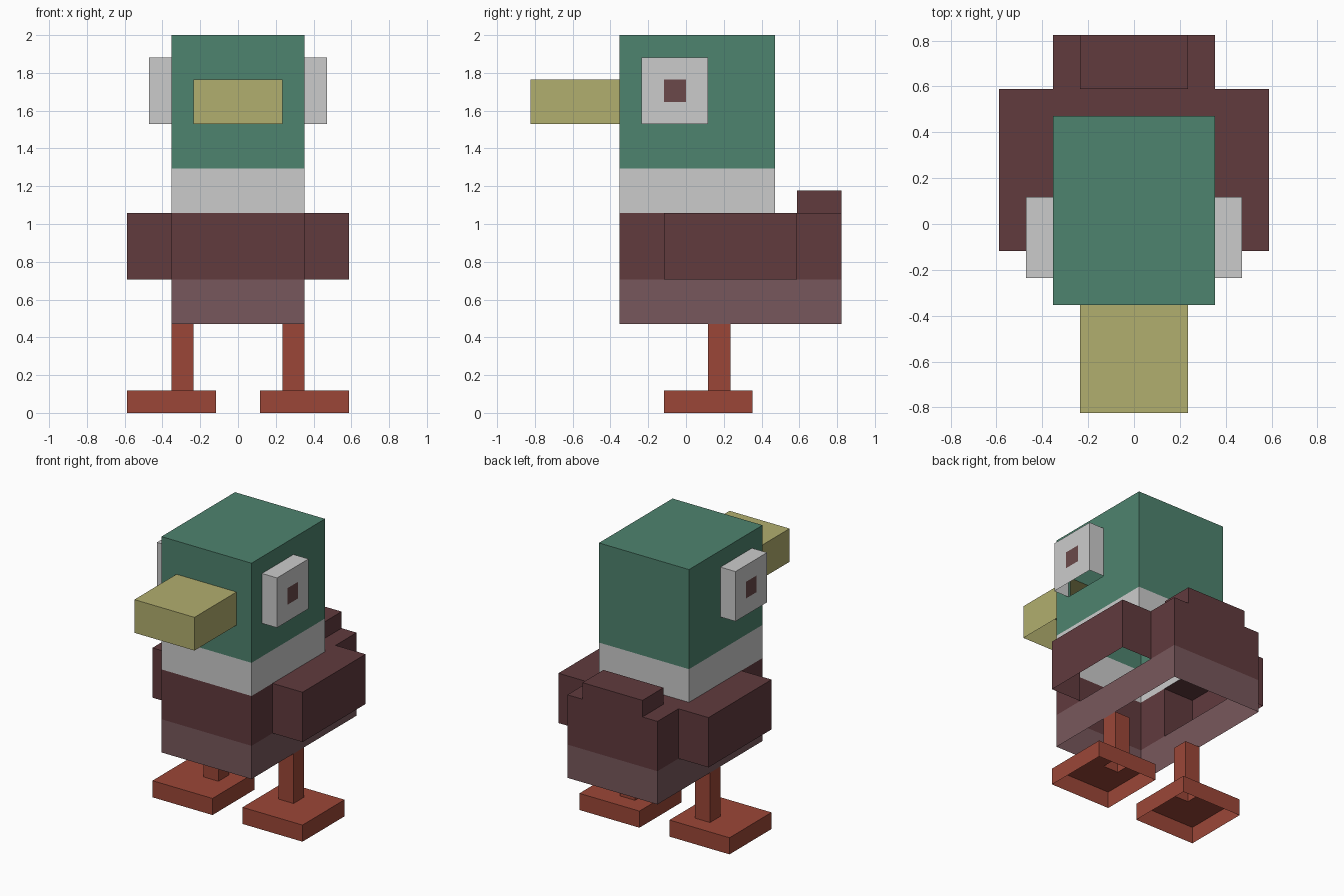
import bpy, bmesh
from mathutils import Vector

if "Cube" in bpy.data.objects:
    bpy.data.objects.remove(bpy.data.objects["Cube"])

U = 2 / 17  # one block


def srgb(r, g, b):
    return tuple((c / 255) ** 2.2 for c in (r, g, b)) + (1,)


COLOURS = {
    "green": srgb(79, 130, 110),
    "dark_brown": srgb(97, 61, 64),
    "light_brown": srgb(119, 88, 92),
    "yellow": srgb(176, 173, 110),
    "orange": srgb(154, 72, 58),
    "pupil_brown": srgb(106, 74, 75),
}
mats = {}
for key, col in COLOURS.items():
    mats[key] = bpy.data.materials.new(key)
    mats[key].diffuse_color = col

# name, colour, mirrored, block extents (x0, x1, y0, y1, z0, z1)
PARTS = [
    ("head", "green", False, (-3, 3, -3, 4, 11, 17)),
    ("neck", None, False, (-3, 3, -3, 4, 9, 11)),
    ("beak", "yellow", False, (-2, 2, -7, -3, 13, 15)),
    ("body", "dark_brown", False, (-3, 3, -3, 7, 6, 9)),
    ("belly", "light_brown", False, (-3, 3, -3, 7, 4, 6)),
    ("tail", "dark_brown", False, (-2, 2, 5, 7, 9, 10)),
    ("wing", "dark_brown", True, (3, 5, -1, 5, 6, 9)),
    ("eye", None, True, (3, 4, -2, 1, 13, 16)),
    ("pupil", "pupil_brown", True, (3, 4, -1, 0, 14, 15)),
    ("leg", "orange", True, (2, 3, 1, 2, 1, 4)),
    ("foot", "orange", True, (1, 5, -1, 3, 0, 1)),
]

# Fill the block grid; later parts (the pupils) replace earlier ones
owner, colour_of = {}, {}
for name, colour, mirrored, (x0, x1, y0, y1, z0, z1) in PARTS:
    sides = [(name, x0, x1)]
    if mirrored:
        sides = [("right_" + name, x0, x1), ("left_" + name, -x1, -x0)]
    for part, a, b in sides:
        colour_of[part] = colour
        for x in range(a, b):
            for y in range(y0, y1):
                for z in range(z0, z1):
                    owner[x, y, z] = part

# Hollow shell: only exposed sides, undersides left open
NORMALS = [(1, 0, 0), (-1, 0, 0), (0, 1, 0), (0, -1, 0), (0, 0, 1)]


def build_part(part):
    bm = bmesh.new()
    for cell in [c for c, p in owner.items() if p == part]:
        for n in map(Vector, NORMALS):
            if tuple(int(v) for v in Vector(cell) + n) in owner:
                continue
            s = Vector((abs(n.y) + abs(n.z), abs(n.x), 0)) if not n.z else Vector((1, 0, 0))
            t = n.cross(s)
            mid = Vector(cell) + Vector((0.5, 0.5, 0.5)) + n / 2
            corners = [mid + (s * i + t * j) / 2
                       for i, j in ((-1, -1), (1, -1), (1, 1), (-1, 1))]
            bm.faces.new([bm.verts.new(c * U) for c in corners])
    bmesh.ops.remove_doubles(bm, verts=bm.verts, dist=1e-4)
    bmesh.ops.dissolve_limit(bm, angle_limit=0.01, verts=bm.verts, edges=bm.edges)
    mesh = bpy.data.meshes.new(part)
    bm.to_mesh(mesh)
    bm.free()
    if colour_of[part]:
        mesh.materials.append(mats[colour_of[part]])
    bpy.context.collection.objects.link(bpy.data.objects.new(part, mesh))


for part in colour_of:
    build_part(part)

for m in bpy.data.materials:
    if m.users and not m.is_grease_pencil:
        m.use_nodes = True
        m.node_tree.nodes["Principled BSDF"].inputs["Base Color"].default_value = m.diffuse_color
